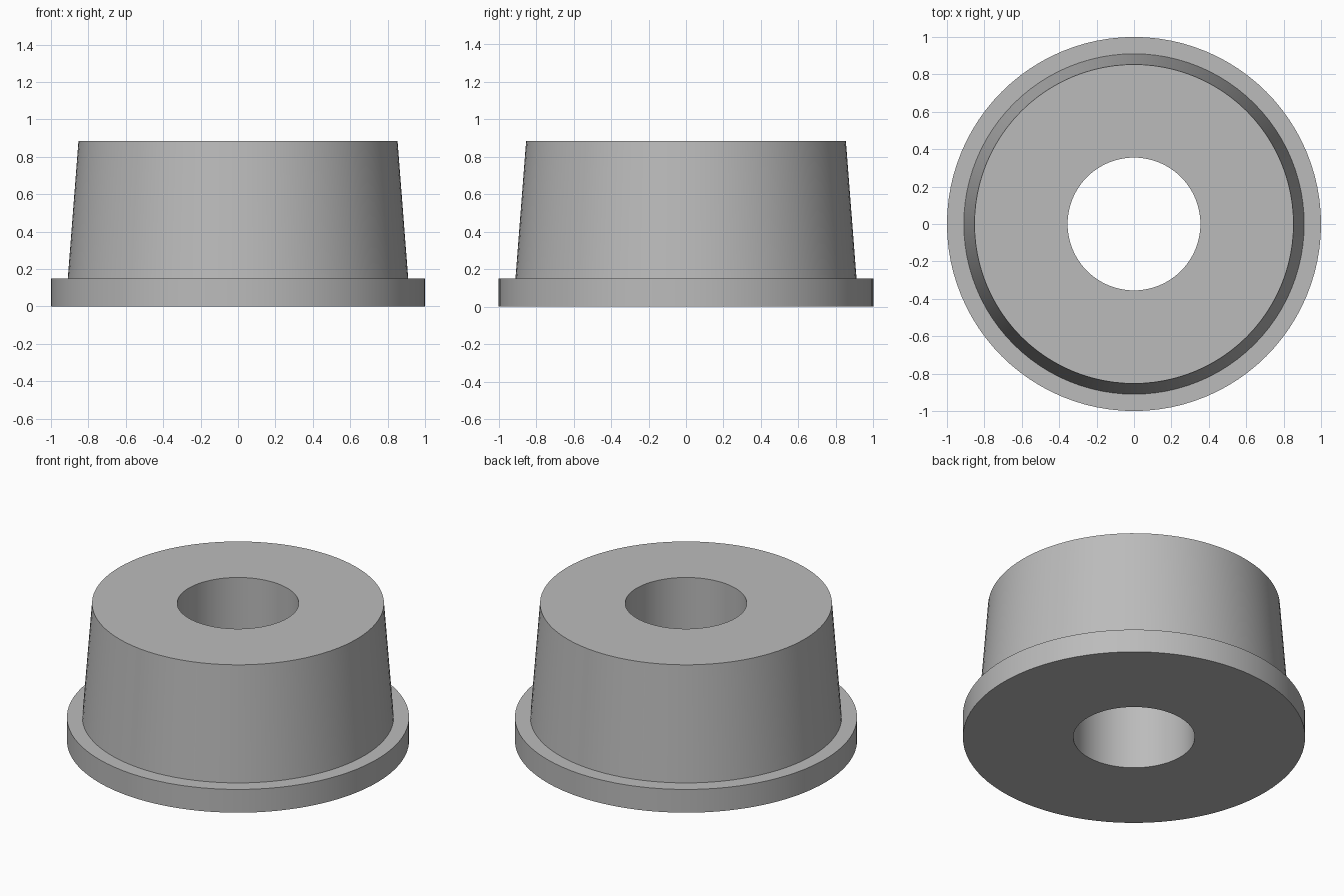
import bpy, bmesh, math

cube = bpy.data.objects.get("Cube")
if cube:
    bpy.data.objects.remove(cube, do_unlink=True)

SEGMENTS = 96
BORE, FLANGE, BODY_LOW, BODY_TOP = 0.355, 1.0, 0.91, 0.853
FLANGE_HEIGHT, HEIGHT = 0.15, 0.885

# Plain grey material
grey = bpy.data.materials.new("plain grey")
grey.use_nodes = True
colour = (0.5, 0.5, 0.5, 1)
grey.diffuse_color = colour
grey.node_tree.nodes["Principled BSDF"].inputs["Base Color"].default_value = colour

# Closed cross-section of the flanged, tapered bushing (radius, height)
profile = [(BORE, 0), (FLANGE, 0), (FLANGE, FLANGE_HEIGHT),
           (BODY_LOW, FLANGE_HEIGHT), (BODY_TOP, HEIGHT), (BORE, HEIGHT)]

# Revolve the section around the vertical axis
bm = bmesh.new()
verts = [bm.verts.new((r, 0, z)) for r, z in profile]
edges = [bm.edges.new((v, verts[(i + 1) % len(verts)])) for i, v in enumerate(verts)]
bmesh.ops.spin(bm, geom=verts + edges, cent=(0, 0, 0), axis=(0, 0, 1),
               angle=math.tau, steps=SEGMENTS, use_merge=True)
bmesh.ops.remove_doubles(bm, verts=bm.verts, dist=0.0001)
bmesh.ops.recalc_face_normals(bm, faces=bm.faces)
mesh = bpy.data.meshes.new("flanged_bushing")
bm.to_mesh(mesh)
bm.free()
mesh.materials.append(grey)

bushing = bpy.data.objects.new("flanged_bushing", mesh)
bpy.context.collection.objects.link(bushing)

# Smooth walls with crisp rims
bpy.ops.object.select_all(action="DESELECT")
bushing.select_set(True)
bpy.context.view_layer.objects.active = bushing
bpy.ops.object.shade_smooth_by_angle(angle=math.radians(30))
